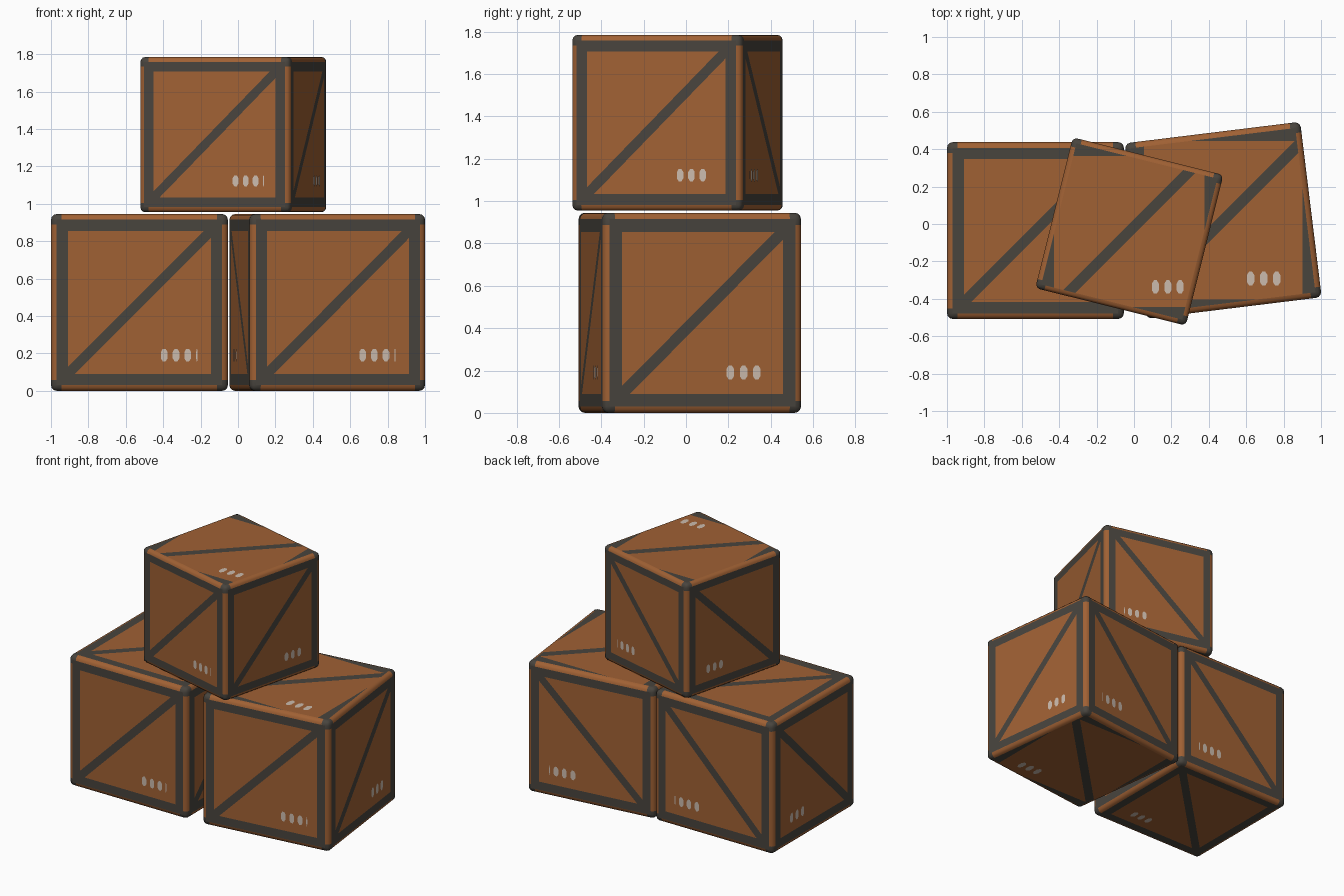
import bpy, bmesh
from math import radians, sin, cos
from mathutils import Vector, Matrix

cube = bpy.data.objects.get("Cube")
if cube:
    bpy.data.objects.remove(cube, do_unlink=True)


def material(name, rgb):
    m = bpy.data.materials.new(name)
    m.use_nodes = True
    m.diffuse_color = (*rgb, 1)
    bsdf = next(n for n in m.node_tree.nodes if n.type == 'BSDF_PRINCIPLED')
    bsdf.inputs["Base Color"].default_value = (*rgb, 1)
    bsdf.inputs["Roughness"].default_value = 0.8
    return m


MATS = [material("orange_wood", (0.352, 0.119, 0.034)),
        material("dark_metal", (0.065, 0.058, 0.048)),
        material("pale_paint", (0.60, 0.50, 0.42))]
WOOD, METAL, PAINT = range(3)

# Proportions relative to the crate size
BEVEL, FRAME, CORNER, BRACE = 0.032, 0.405, 0.44, 0.04
X, Y, Z = Vector((1, 0, 0)), Vector((0, 1, 0)), Vector((0, 0, 1))


def cut(bm, faces, point, normal):
    geom = set(faces)
    for f in faces:
        geom.update(f.edges)
        geom.update(f.verts)
    bmesh.ops.bisect_plane(bm, geom=list(geom), dist=1e-5,
                           plane_co=point, plane_no=normal)


def side_faces(bm, n):
    return [f for f in bm.faces if f.normal.dot(n) > 0.999]


def bevel_faces(bm):
    return [f for f in bm.faces if max(abs(c) for c in f.normal) < 0.999]


def mark(bm, centre, u, v, n, w, h):
    """A small upright painted dash with clipped corners."""
    pts = [(-.5, -.25), (-.2, -.5), (.2, -.5), (.5, -.25),
           (.5, .25), (.2, .5), (-.2, .5), (-.5, .25)]
    f = bm.faces.new([bm.verts.new(centre + u * a * w + v * b * h) for a, b in pts])
    f.normal_update()
    if f.normal.dot(n) < 0:
        f.normal_flip()
    f.material_index = PAINT


def crate(name, size, location, degrees):
    a = radians(degrees)
    bm = bmesh.new()
    bmesh.ops.create_cube(bm, size=size)
    r = BEVEL * size
    bmesh.ops.bevel(bm, geom=bm.edges[:], offset=r, segments=3,
                    profile=0.5, affect='EDGES')
    bm.normal_update()

    # Rounded edges: wood with dark metal corners
    for axis in (X, Y, Z):
        for s in (-1, 1):
            cut(bm, bevel_faces(bm), axis * s * CORNER * size, axis)
    bm.normal_update()
    for f in bevel_faces(bm):
        f.smooth = True
        c = f.calc_center_median()
        f.material_index = METAL if min(map(abs, c)) > CORNER * size else WOOD

    # Sides follow the crate, top and bottom paint stays square to the ground axes
    turn = Matrix.Rotation(-a, 3, 'Z')
    extent = (size - 2 * r) * (cos(abs(a)) + sin(abs(a))) + 2 * r
    sides = [(Y, X, Z, size), (X, Y, Z, size), (Z, turn @ X, turn @ Y, extent)]
    marks = []
    for axis, u, v, scale in sides:
        for n in (axis, -axis):
            for line in (u, v):
                for s in (-1, 1):
                    cut(bm, side_faces(bm, n), line * s * FRAME * scale, line)
            for s in (-1, 1):
                cut(bm, side_faces(bm, n), u * s * BRACE * scale, u - v)
            # Border frame and diagonal brace
            for f in side_faces(bm, n):
                c = f.calc_center_median() / scale
                p, q = c.dot(u), c.dot(v)
                dark = max(abs(p), abs(q)) > FRAME or abs(p - q) < BRACE
                f.material_index = METAL if dark else WOOD
            # Painted dashes near the lower corner
            dashes = [(0.14, 0.038), (0.207, 0.038), (0.273, 0.038)]
            if axis is Y:
                dashes.append((0.325, 0.008))
            for p, w in dashes:
                centre = n * (size / 2 + 0.002) + (u * p - v * 0.298) * scale
                marks.append((centre, u, v, n, w * scale, 0.072 * scale))
    for m in marks:
        mark(bm, *m)

    mesh = bpy.data.meshes.new(name)
    bm.to_mesh(mesh)
    bm.free()
    for m in MATS:
        mesh.materials.append(m)
    ob = bpy.data.objects.new(name, mesh)
    ob.location = location
    ob.rotation_euler.z = a
    bpy.context.collection.objects.link(ob)


crate("left_crate", 0.945, (-0.527, -0.035, 0.4725), 0)
crate("right_crate", 0.945, (0.477, 0.02, 0.4725), 7)
crate("top_crate", 0.83, (-0.025, -0.04, 1.37), -14)
